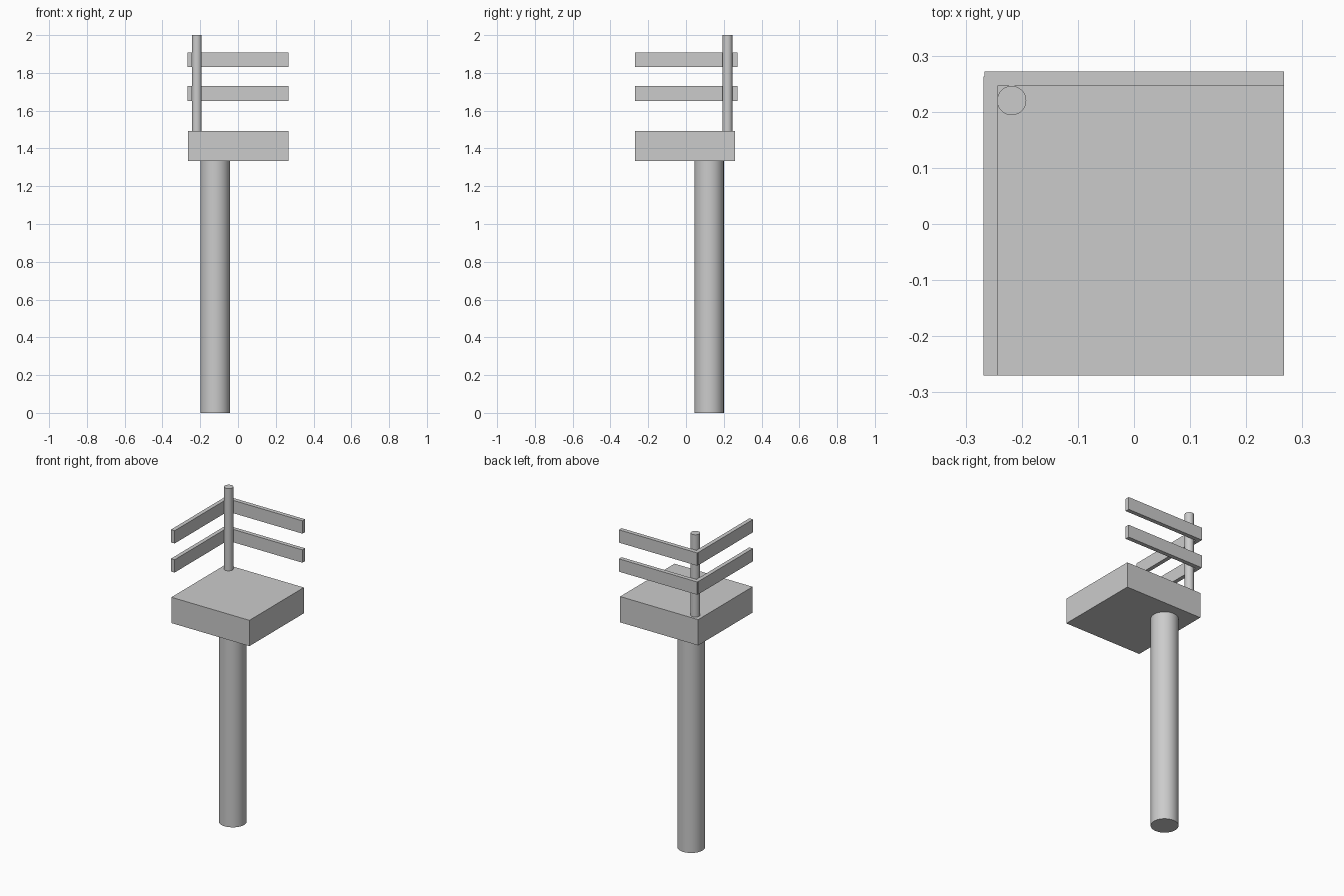
import bpy
import math

if "Cube" in bpy.data.objects:
    bpy.data.objects.remove(bpy.data.objects["Cube"], do_unlink=True)

# Single plain grey
grey = bpy.data.materials.new("light_grey")
grey.use_nodes = True
colour = (0.6, 0.6, 0.6, 1)
grey.diffuse_color = colour
grey.node_tree.nodes["Principled BSDF"].inputs["Base Color"].default_value = colour


def box(name, x, y, z):
    """Box spanning the (low, high) pair on each axis."""
    spans = (x, y, z)
    bpy.ops.mesh.primitive_cube_add(size=1, location=[(a + b) / 2 for a, b in spans])
    ob = bpy.context.object
    ob.name = name
    ob.scale = [b - a for a, b in spans]
    bpy.ops.object.transform_apply(location=False, rotation=False, scale=True)
    ob.data.materials.append(grey)


def rod(name, x, y, radius, low, high):
    """Smooth upright cylinder with sharp end caps."""
    bpy.ops.mesh.primitive_cylinder_add(vertices=48, radius=radius, depth=high - low,
                                        location=(x, y, (low + high) / 2))
    ob = bpy.context.object
    ob.name = name
    ob.data.materials.append(grey)
    bpy.ops.object.shade_smooth_by_angle(angle=math.radians(30))


# Support column and platform
rod("support_column", -0.121, 0.122, 0.078, 0, 1.334)
box("platform", (-0.265, 0.267), (-0.27, 0.26), (1.334, 1.493))

# Corner post
rod("corner_post", -0.218, 0.22, 0.026, 1.493, 2)

# Guard rails along the back and right edges
for level, low in (("lower", 1.651), ("upper", 1.83)):
    height = (low, low + 0.079)
    box(level + "_back_rail", (-0.266, 0.267), (0.246, 0.272), height)
    box(level + "_right_rail", (-0.268, -0.243), (-0.27, 0.263), height)
